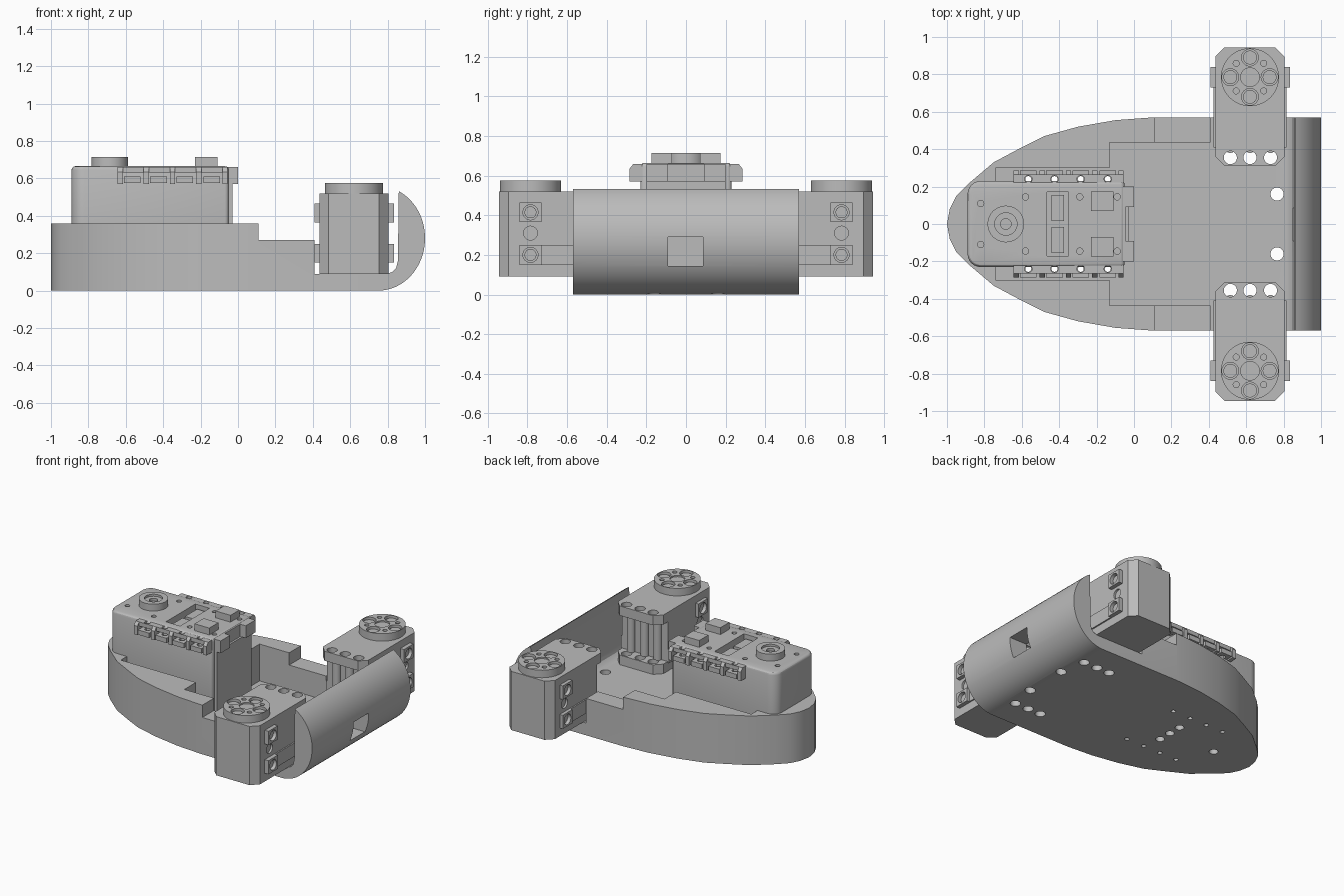
import bpy, bmesh, math
from mathutils import Vector

if "Cube" in bpy.data.objects:
    bpy.data.objects.remove(bpy.data.objects["Cube"])

grey = bpy.data.materials.new("plain_grey")
grey.use_nodes = True
GREY = (0.5, 0.5, 0.5, 1)
grey.diffuse_color = GREY
grey.node_tree.nodes["Principled BSDF"].inputs["Base Color"].default_value = GREY
parts = []


def prism(name, outline, lo, hi, axis="z"):
    """Extrude a flat outline: (x, y) along z, (x, z) along y or (y, z) along x."""
    place = {"z": lambda a, b, h: (a, b, h),
             "y": lambda a, b, h: (a, h, b),
             "x": lambda a, b, h: (h, a, b)}[axis]
    bm = bmesh.new()
    face = bm.faces.new([bm.verts.new(place(a, b, lo)) for a, b in outline])
    ext = bmesh.ops.extrude_face_region(bm, geom=[face])
    moved = [v for v in ext["geom"] if isinstance(v, bmesh.types.BMVert)]
    bmesh.ops.translate(bm, verts=moved, vec=Vector(place(0, 0, hi - lo)))
    bmesh.ops.recalc_face_normals(bm, faces=bm.faces)
    mesh = bpy.data.meshes.new(name)
    bm.to_mesh(mesh)
    bm.free()
    mesh.materials.append(grey)
    obj = bpy.data.objects.new(name, mesh)
    bpy.context.collection.objects.link(obj)
    parts.append(obj)
    return obj


def box(name, x0, x1, y0, y1, z0, z1):
    y0, y1 = min(y0, y1), max(y0, y1)
    return prism(name, [(x0, y0), (x1, y0), (x1, y1), (x0, y1)], z0, z1)


def disc(name, a, b, r, lo, hi, axis="z", n=32):
    ring = [(a + r * math.cos(math.tau * i / n), b + r * math.sin(math.tau * i / n))
            for i in range(n)]
    return prism(name, ring, lo, hi, axis)


def apply(obj, mod):
    with bpy.context.temp_override(object=obj, active_object=obj):
        bpy.ops.object.modifier_apply(modifier=mod.name)


def cut(obj, *cutters):
    """Subtract each cutter and then discard it."""
    for c in cutters:
        mod = obj.modifiers.new("cut", "BOOLEAN")
        mod.operation, mod.solver, mod.object = "DIFFERENCE", "EXACT", c
        apply(obj, mod)
        parts.remove(c)
        bpy.data.objects.remove(c)


# Hull: pointed outline with pockets and stepped side walls
half = [(-0.985, 0.08), (-0.95, 0.15), (-0.88, 0.22), (-0.75, 0.33), (-0.6, 0.41),
        (-0.48, 0.47), (-0.3, 0.52), (-0.1, 0.555), (0.1, 0.57), (0.67, 0.57)]
outline = [(-1, 0)] + half + [(x, -y) for x, y in reversed(half)]
hull = prism("hull", outline, 0, 0.36)
FLOOR = 0.09
cut(hull,
    box("cutter", 0.41, 1.2, -1, 1, FLOOR, 1),
    box("cutter", 0.11, 1.2, -1, 1, 0.27, 1),
    box("cutter", -0.13, 1.2, -0.435, 0.435, FLOOR, 1),
    box("cutter", -0.74, 0, -0.3, 0.3, FLOOR, 1))

# Scoop: curved front lip running the full width
arc = [(0.75 + 0.25 * math.cos(t), 0.28 + 0.28 * math.sin(t))
       for t in [math.radians(-90 + 154 * i / 28) for i in range(29)]]
scoop = prism("scoop", [(0.67, 0)] + arc +
              [(0.855, 0.16), (0.845, 0.12), (0.825, 0.1), (0.8, FLOOR), (0.67, FLOOR)],
              -0.57, 0.57, "y")
cut(scoop, box("cutter", 0.8, 1.1, -0.09, 0.085, 0.145, 0.29))

# Mounting holes through the floor
PORT_X = (-0.565, -0.425, -0.285, -0.14)
MOTOR_X = (0.515, 0.62, 0.73)
for s in (1, -1):
    cut(scoop, disc("cutter", 0.765, s * 0.16, 0.035, -0.1, 0.2),
        disc("cutter", MOTOR_X[2], s * 0.355, 0.035, -0.1, 0.2))
    cut(hull, *[disc("cutter", x, s * 0.355, 0.035, -0.1, 0.2) for x in MOTOR_X[:2]])
    cut(hull, *[disc("cutter", x, s * 0.24, 0.016, -0.1, 0.2, n=16) for x in PORT_X])
cut(hull, *[disc("cutter", x, y, 0.03, -0.1, 0.085)
            for x, y in ((-0.31, -0.1), (-0.31, 0), (-0.31, 0.1), (-0.69, 0))])


def motor(side, s):
    """One drive motor; s is the sign of its y side."""
    x0, x1, y0, y1, c = 0.435, 0.805, 0.31, 0.945, 0.05
    shape = [(x0 + c, y0), (x1 - c, y0), (x1, y0 + c), (x1, y1 - c),
             (x1 - c, y1), (x0 + c, y1), (x0, y1 - c), (x0, y0 + c)]
    body = prism(side + "_motor_body", [(x, s * y) for x, y in shape], FLOOR, 0.52)
    # Gap between upper and lower mounting tabs
    cut(body, box("cutter", 0.3, 0.9, s * 0.2, s * 0.41, 0.16, 0.45))
    cut(body, *[disc("cutter", x, s * 0.355, 0.035, 0, 0.6) for x in MOTOR_X])
    for a, b in ((0.4, 0.45), (0.79, 0.85)):
        cut(body, disc("cutter", s * 0.785, 0.31, 0.035, a, b, "x"))
    for i in range(3):
        disc(side + "_motor_waist_post", MOTOR_X[i], s * 0.41, 0.03, 0.16, 0.45)
    # Raised side sockets and cable rail
    for a, b in ((0.41, x0), (x1, 0.835)):
        for z in (0.2, 0.415):
            socket = box(side + "_motor_socket", a, b, s * 0.73, s * 0.84, z - 0.05, z + 0.05)
            cut(socket, disc("cutter", s * 0.785, z, 0.038, a - 0.1, b + 0.1, "x"))
            disc(side + "_socket_core", s * 0.785, z, 0.03, 0.43, 0.815, "x")
    box(side + "_motor_rail", 0.425, 0.815, s * 0.41, s * 0.73, 0.15, 0.25)
    # Output wheel with recessed holes
    hub = disc(side + "_motor_wheel", 0.62, s * 0.785, 0.155, 0.52, 0.575, n=48)
    cut(hub, disc("cutter", 0.62, s * 0.785, 0.05, 0.565, 0.7))
    for k in range(8):
        r, d = ((0.045, 0.105), (0.016, 0.104))[k % 2]
        t = k * math.pi / 4
        px, py = 0.62 + d * math.cos(t), s * 0.785 + d * math.sin(t)
        cut(hub, disc("cutter", px, py, r, 0.54, 0.7))
        if k % 2 == 0:
            disc(side + "_wheel_plug", px, py, r - 0.008, 0.53, 0.56)


motor("back", 1)
motor("front", -1)

# Controller: rounded box sitting in the hull pocket
corner = [(-0.82 - 0.07 * math.sin(t), 0.16 + 0.07 * math.cos(t))
          for t in [math.pi / 12 * i for i in range(7)]]
shape = [(-0.05, 0.23)] + corner + [(x, -y) for x, y in reversed(corner)] + [(-0.05, -0.23)]
body = prism("controller_body", shape, FLOOR, 0.665)
bevel = body.modifiers.new("soft_edges", "BEVEL")
bevel.width, bevel.segments, bevel.limit_method = 0.02, 3, "ANGLE"
apply(body, bevel)
cut(body, box("cutter", -0.465, -0.35, -0.17, 0.17, 0.61, 1))
for s in (1, -1):
    cut(body, *[disc("cutter", x, s * y, 0.017, 0.63, 1, n=16)
                for x, y in ((-0.82, 0.11), (-0.58, 0.145), (-0.29, 0.145), (-0.09, 0.145))])
box("controller_back_plate", -0.06, -0.03, -0.2, 0.2, FLOOR, 0.57)
end = box("controller_end_cap", -0.06, 0, -0.2, 0.2, 0.57, 0.66)
cut(end, box("cutter", -0.045, 0.1, -0.09, 0.09, 0.5, 0.7))

# Controller side rails: flange, dividers and ports
for s in (1, -1):
    flange = box("port_flange", -0.62, -0.06, s * 0.215, s * 0.265, 0.63, 0.66)
    cut(flange, *[disc("cutter", x, s * 0.24, 0.02, 0.5, 0.8, n=20) for x in PORT_X])
    for i in range(5):
        x = -0.63 + 0.14 * i
        prism("port_divider", [(s * 0.22, 0.57), (s * 0.285, 0.57), (s * 0.285, 0.635),
                               (s * 0.265, 0.66), (s * 0.22, 0.66)], x - 0.014, x + 0.014, "x")
    for x in PORT_X:
        port = box("port_block", x - 0.045, x + 0.045, s * 0.22, s * 0.285, 0.575, 0.61)
        cut(port, disc("cutter", x, s * 0.24, 0.02, 0.5, 0.8, n=20))
    # Raised blocks and slot connectors on the top
    block = sorted((s * 0.07, s * 0.175))
    box("top_block", -0.23, -0.11, *block, 0.65, 0.715)
    box("slot_connector", -0.44, -0.375, s * 0.015, s * 0.155, 0.6, 0.64)

# Round control knob with a stepped dish
knob = disc("control_knob", -0.685, 0, 0.098, 0.65, 0.715, n=48)
cut(knob, disc("cutter", -0.685, 0, 0.06, 0.7, 1), disc("cutter", -0.685, 0, 0.028, 0.68, 1))

# Smooth the curves while keeping the corners crisp
bpy.ops.object.select_all(action="DESELECT")
for p in parts:
    p.select_set(True)
bpy.context.view_layer.objects.active = hull
bpy.ops.object.shade_smooth_by_angle(angle=math.radians(30))
